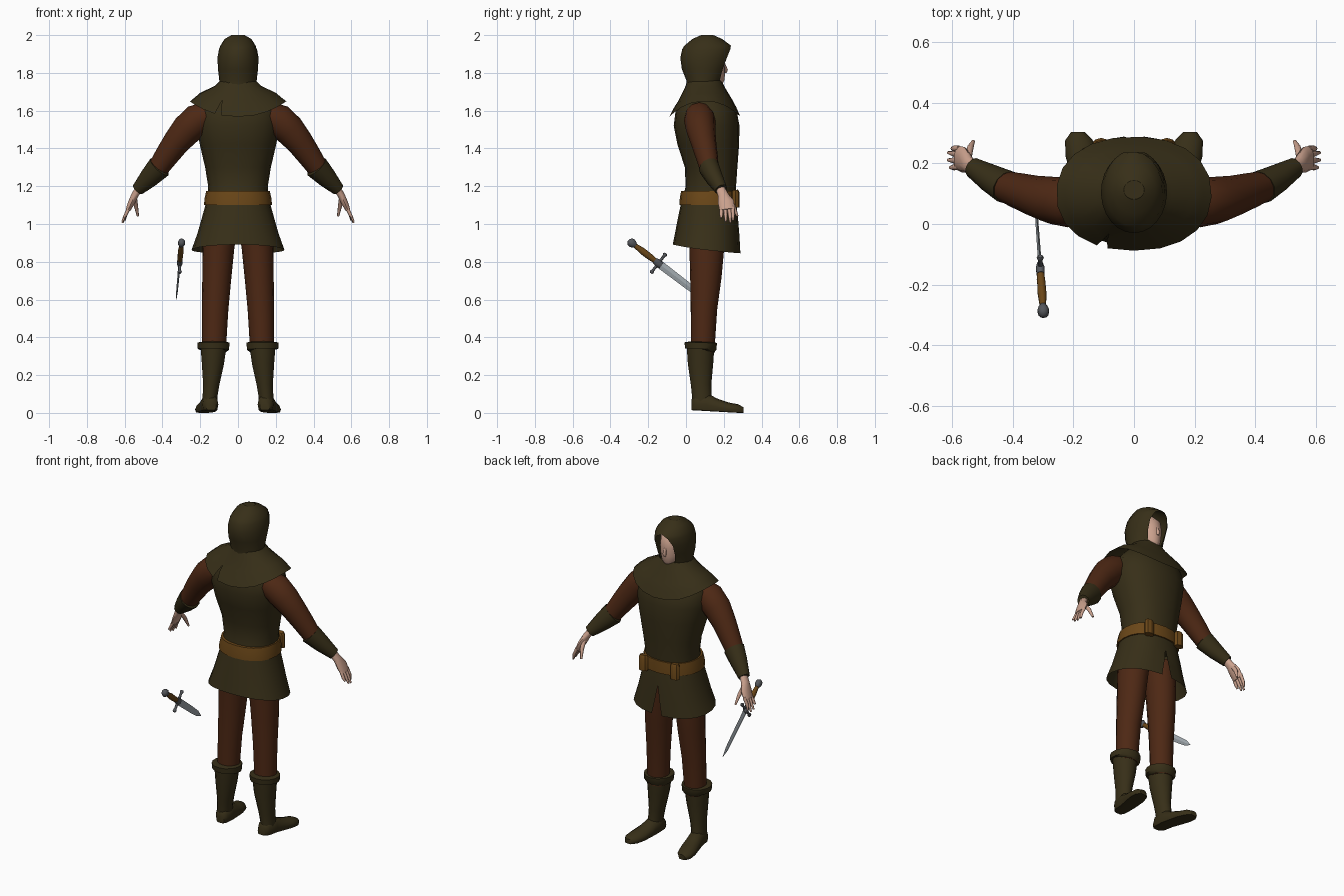
import bpy, bmesh, math
from mathutils import Vector


def material(name, rgb):
    m = bpy.data.materials.new(name)
    m.diffuse_color = (*rgb, 1)
    return m


OLIVE = material("olive cloth", (0.038, 0.028, 0.009))
BROWN = material("russet cloth", (0.075, 0.021, 0.007))
BELT = material("tan leather", (0.145, 0.062, 0.009))
SKIN = material("skin", (0.60, 0.36, 0.27))
STEEL = material("blade steel", (0.36, 0.40, 0.43))
DARK = material("dark steel", (0.09, 0.095, 0.105))


def loft(name, rings, mat, closed=True, caps=True, angle=50):
    """Skin a list of point rings into a smooth-shaded object."""
    bm = bmesh.new()
    rows = [[bm.verts.new(p) for p in ring] for ring in rings]
    n = len(rows[0])
    for a, b in zip(rows, rows[1:]):
        for i in range(n if closed else n - 1):
            j = (i + 1) % n
            bm.faces.new((a[i], a[j], b[j], b[i]))
    if caps:
        bm.faces.new(rows[0])
        bm.faces.new(rows[-1])
    bmesh.ops.remove_doubles(bm, verts=bm.verts, dist=1e-5)
    bmesh.ops.recalc_face_normals(bm, faces=bm.faces)
    me = bpy.data.meshes.new(name)
    bm.to_mesh(me)
    bm.free()
    me.materials.append(mat)
    ob = bpy.data.objects.new(name, me)
    bpy.context.collection.objects.link(ob)
    bpy.ops.object.select_all(action='DESELECT')
    ob.select_set(True)
    bpy.context.view_layer.objects.active = ob
    bpy.ops.object.shade_smooth_by_angle(angle=math.radians(angle))
    return ob


def level(z, rx, y0, y1, gap=0, side=0, tilt=0, n=20, at=90, split=False, power=0.9):
    """Horizontal ring from y0 to y1, optionally split open at an angle."""
    pts, start = [], math.radians(at)
    for i in range(n + 1 if split else n):
        a = start + gap + (2 * math.pi - 2 * gap) * i / n
        c, s = math.cos(a), math.sin(a)
        px = math.copysign(abs(c) ** power, c)
        py = math.copysign(abs(s) ** power, s)
        pts.append((rx * px, (y0 + y1) / 2 + (y1 - y0) / 2 * py,
                    z + side * c * c - tilt * s))
    return pts


def tube(name, path, mat, sx=1, n=12, ref=(0, 1, 0), angle=50):
    """Limb along (x, y, z, radius along ref, radius across)."""
    pts = [Vector((p[0] * sx, p[1], p[2])) for p in path]
    rings = []
    for i, p in enumerate(pts):
        t = (pts[min(i + 1, len(pts) - 1)] - pts[max(i - 1, 0)]).normalized()
        v = t.cross(Vector(ref)).normalized()
        u = v.cross(t)
        ru, rv = path[i][3], path[i][4]
        rings.append([p + u * ru * math.cos(2 * math.pi * k / n)
                      + v * rv * math.sin(2 * math.pi * k / n) for k in range(n)])
    return loft(name, rings, mat, angle=angle)


def stack(name, rows, mat, caps=True, **kw):
    return loft(name, [level(*r, **kw) for r in rows], mat, caps=caps)


# Tunic body
stack("tunic_body", [
    (1.12, .165, -.02, .262), (1.20, .158, -.002, .265), (1.30, .174, -.006, .272),
    (1.42, .202, -.045, .281), (1.52, .222, -.065, .283), (1.60, .218, -.055, .268),
    (1.68, .15, -.02, .22), (1.75, .08, .02, .16)], OLIVE)

# Skirt with a slit up the front
loft("tunic_skirt", [level(*r, split=True) for r in (
    (1.14, .163, -.02, .262), (1.08, .178, -.032, .27, 0, 0, .003),
    (1.03, .192, -.042, .276, 0, 0, .006), (.95, .216, -.056, .283, .05, -.004, .013),
    (.868, .246, -.07, .289, .11, -.006, .023))], OLIVE, closed=False, caps=False)

# Shoulder mantle, torn at the back
loft("shoulder_mantle", [level(*r, at=248, split=True) for r in (
    (1.765, .088, .012, .185, 0), (1.725, .125, -.005, .205, 0, .005),
    (1.65, .20, -.042, .25, 0, .045), (1.615, .23, -.064, .268, .03, .055),
    (1.568, .256, -.088, .288, .075, .082))], OLIVE, closed=False, caps=False)

# Hood with a face opening
loft("hood", [level(*r, split=True, power=1) for r in (
    (1.71, .10, .0, .175, .3), (1.76, .099, .002, .19, .5), (1.82, .106, -.022, .215, .6),
    (1.88, .109, -.03, .24, .6), (1.925, .101, -.02, .245, .4), (1.945, .093, -.008, .238),
    (1.98, .07, .035, .19), (2.0, .035, .08, .145))], OLIVE, closed=False, caps=False)
stack("hood_crown", [(1.996, .036, .078, .147), (2.0, .034, .081, .144)], OLIVE, power=1)

# Head and nose
stack("head", [
    (1.66, .05, .05, .14), (1.725, .048, .05, .15), (1.733, .036, .05, .188),
    (1.76, .056, .04, .203), (1.80, .068, .03, .207), (1.85, .075, .02, .207),
    (1.90, .07, .03, .20), (1.95, .04, .06, .15)], SKIN, power=1)
tube("nose", [(0, .202, 1.85, .005, .006), (0, .212, 1.815, .01, .012),
              (0, .208, 1.80, .006, .009)], SKIN, n=8)

# Belt
stack("belt", [
    (1.10, .168, -.02, .264), (1.10, .18, -.035, .276), (1.135, .177, -.033, .276),
    (1.175, .168, -.026, .274), (1.175, .15, -.0, .258)], BELT, caps=False)

for tag, sx in (("right", 1), ("left", -1)):
    # Belt pouch
    tube(tag + "_belt_pouch", [(.108, .262, 1.088, .022, .03), (.108, .262, 1.165, .022, .03),
                               (.108, .26, 1.18, .016, .024)], BELT, sx, n=8, angle=30)
    # Sleeve
    tube(tag + "_sleeve", [
        (.16, .07, 1.575, .075, .075), (.215, .072, 1.55, .083, .086),
        (.27, .078, 1.50, .078, .083), (.325, .092, 1.435, .068, .072),
        (.375, .108, 1.365, .06, .064), (.43, .125, 1.285, .05, .054)], BROWN, sx)
    # Forearm cuff
    tube(tag + "_cuff", [
        (.414, .12, 1.305, .048, .05), (.416, .121, 1.302, .056, .065),
        (.47, .15, 1.245, .047, .053), (.53, .186, 1.183, .034, .034),
        (.528, .185, 1.185, .022, .02)], OLIVE, sx)
    # Palm, fingers and thumb
    tube(tag + "_palm", [
        (.515, .177, 1.20, .024, .02), (.545, .196, 1.155, .028, .02),
        (.563, .212, 1.115, .043, .019), (.582, .218, 1.075, .04, .013)], SKIN, sx, n=10)
    for k, (y, x, z) in enumerate(((.249, .600, 1.018), (.235, .612, 1.006),
                                   (.211, .613, 1.012), (.186, .606, 1.032))):
        y0 = .248 - .02 * k
        tube(f"{tag}_finger_{k + 1}", [
            (.575, y0, 1.09, .010, .010), (.594, (y + y0) / 2, 1.05, .010, .009),
            (x, y, z, .005, .005)], SKIN, sx, n=8)
    tube(tag + "_thumb", [
        (.548, .215, 1.14, .014, .013), (.54, .25, 1.095, .012, .011),
        (.53, .272, 1.042, .006, .006)], SKIN, sx, n=8)

    # Trouser leg
    tube(tag + "_trouser_leg", [
        (.09, .11, 1.02, .10, .09), (.104, .11, .87, .092, .084), (.112, .105, .72, .083, .077),
        (.121, .095, .55, .07, .07), (.128, .088, .32, .062, .063)], BROWN, sx, n=16)
    # Boot turn-over
    tube(tag + "_boot_rim", [
        (.130, .08, .372, .062, .064), (.130, .079, .388, .078, .076),
        (.130, .078, .372, .086, .087), (.130, .078, .337, .083, .085),
        (.131, .076, .330, .068, .065)], OLIVE, sx, n=14)
    # Boot shaft
    tube(tag + "_boot_shaft", [
        (.130, .077, .35, .073, .070), (.133, .077, .26, .067, .060),
        (.142, .080, .15, .054, .044), (.148, .084, .09, .052, .040),
        (.150, .088, .035, .052, .04)], OLIVE, sx, n=14)
    # Boot foot, flat underneath
    foot = []
    for x, y, w, top in ((.142, .028, .026, .07), (.146, .05, .042, .10), (.150, .11, .046, .105),
                         (.160, .165, .05, .076), (.172, .225, .054, .055),
                         (.181, .275, .046, .046), (.185, .304, .022, .03)):
        sole = .016 * max(0, 1 - y / .28)
        ring = []
        for k in range(12):
            a = 2 * math.pi * k / 12
            h = max(-.55, math.sin(a))
            ring.append((sx * (x + w * math.cos(a)), y, sole + (top - sole) * (h + .55) / 1.55))
        foot.append(ring)
    loft(tag + "_boot_foot", foot, OLIVE)

# Short sword hanging at the left hip
pommel, tip = Vector((-.299, -.285, .898)), Vector((-.327, .105, .60))
axis = (tip - pommel).normalized()
across = axis.cross(Vector((1, 0, 0))).normalized()
total = (tip - pommel).length


def sword_part(name, rows, mat, n=10, angle=50):
    """Rows of (distance from pommel, width radius, thickness radius)."""
    path = [(*(pommel + axis * d), w, t) for d, w, t in rows]
    return tube(name, path, mat, n=n, ref=across, angle=angle)


sword_part("sword_pommel", [(-.025, .008, .008), (-.016, .02, .017), (0, .024, .02),
                            (.014, .018, .015), (.024, .011, .01)], DARK)
sword_part("sword_grip", [(.02, .012, .011), (.07, .018, .015), (.12, .017, .014),
                          (.155, .013, .012)], BELT)
sword_part("sword_collar", [(.15, .016, .014), (.175, .022, .015), (.195, .016, .01)], DARK)
sword_part("sword_blade", [(.18, .021, .006), (.36, .019, .005), (.44, .016, .004),
                           (total, .001, .001)], STEEL, n=4, angle=20)
hilt = pommel + axis * .175
guard = []
for d, r in ((-.066, .007), (-.058, .012), (-.045, .007), (0, .009),
             (.045, .007), (.058, .012), (.066, .007)):
    guard.append((*(hilt + across * d), r, r))
tube("sword_guard", guard, DARK, n=8, ref=(1, 0, 0))
